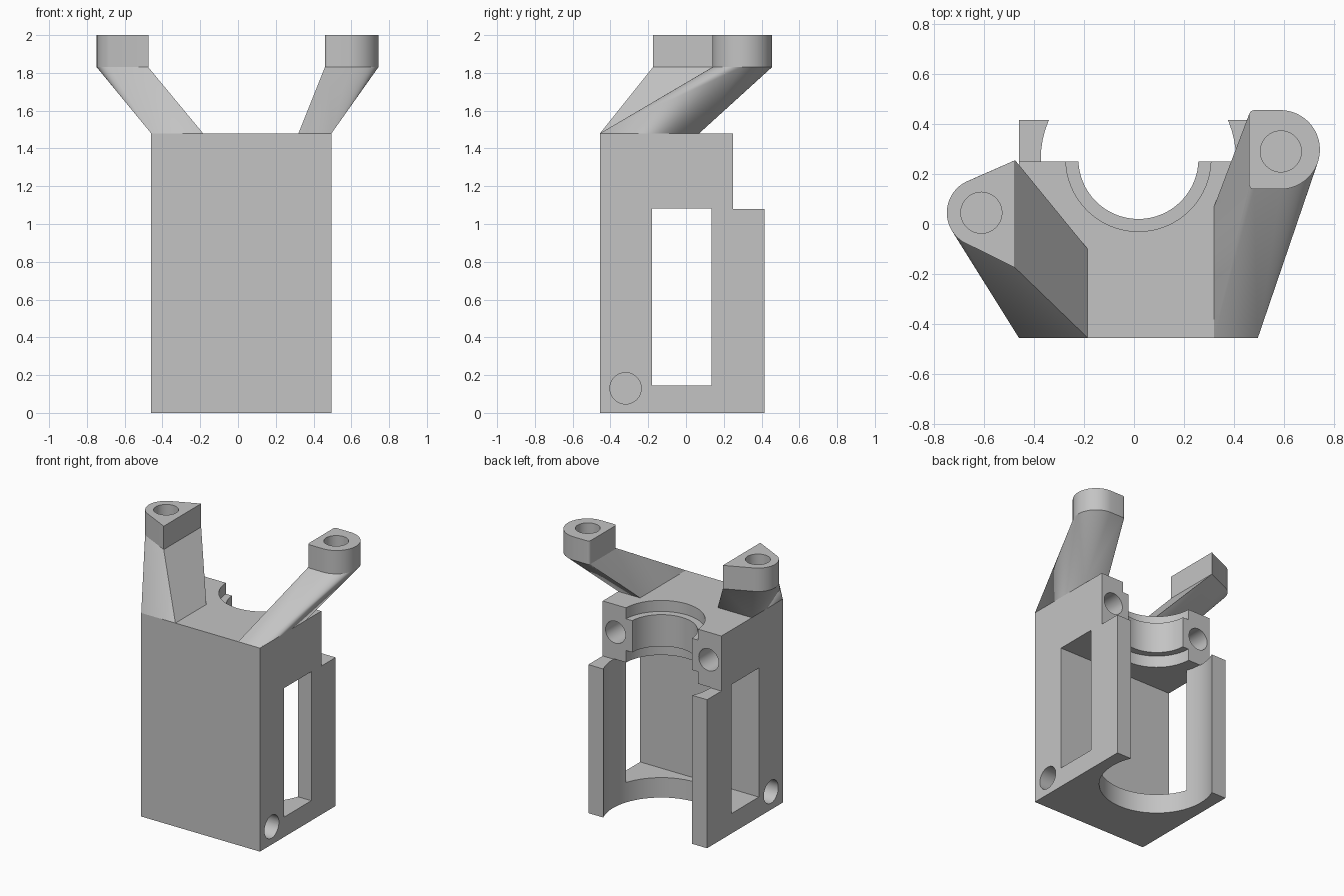
import bpy, bmesh, math
from mathutils import Matrix, Vector

if "Cube" in bpy.data.objects:
    bpy.data.objects.remove(bpy.data.objects["Cube"], do_unlink=True)

grey = bpy.data.materials.new("light grey")
grey.use_nodes = True
grey.diffuse_color = (0.55, 0.55, 0.55, 1)
grey.node_tree.nodes["Principled BSDF"].inputs["Base Color"].default_value = grey.diffuse_color

MID = 0.0175      # body centre in x
HALF = 0.4775     # body half width
BORE_Y = 0.26     # bore axis in y
TOP = 1.48        # body top


def finish(name, bm):
    bmesh.ops.recalc_face_normals(bm, faces=bm.faces)
    mesh = bpy.data.meshes.new(name)
    bm.to_mesh(mesh)
    bm.free()
    mesh.materials.append(grey)
    obj = bpy.data.objects.new(name, mesh)
    bpy.context.collection.objects.link(obj)
    return obj


def prism(name, outline, z0, z1):
    bm = bmesh.new()
    face = bm.faces.new([bm.verts.new((x, y, z0)) for x, y in outline])
    new = bmesh.ops.extrude_face_region(bm, geom=[face])["geom"]
    bmesh.ops.translate(bm, vec=(0, 0, z1 - z0),
                        verts=[v for v in new if isinstance(v, bmesh.types.BMVert)])
    return finish(name, bm)


def box(name, x0, x1, y0, y1, z0, z1):
    return prism(name, [(x0, y0), (x1, y0), (x1, y1), (x0, y1)], z0, z1)


def cylinder(name, start, end, radius):
    start, end = Vector(start), Vector(end)
    axis = end - start
    turn = axis.to_track_quat('Z', 'Y').to_matrix().to_4x4()
    bm = bmesh.new()
    bmesh.ops.create_cone(bm, cap_ends=True, segments=64, radius1=radius, radius2=radius,
                          depth=axis.length, matrix=Matrix.Translation((start + end) / 2) @ turn)
    return finish(name, bm)


def hull(name, points):
    bm = bmesh.new()
    for p in points:
        bm.verts.new(p)
    res = bmesh.ops.convex_hull(bm, input=bm.verts[:])
    inner = {g for g in res["geom_interior"] + res["geom_unused"]
             if isinstance(g, bmesh.types.BMVert)}
    bmesh.ops.delete(bm, geom=list(inner), context='VERTS')
    bmesh.ops.dissolve_limit(bm, angle_limit=0.002, verts=bm.verts[:], edges=bm.edges[:])
    return finish(name, bm)


def boolean(obj, tool, operation='DIFFERENCE'):
    tool.hide_render = True
    mod = obj.modifiers.new("cut", 'BOOLEAN')
    mod.operation, mod.object, mod.solver = operation, tool, 'EXACT'
    bpy.context.view_layer.objects.active = obj
    bpy.ops.object.modifier_apply(modifier=mod.name)
    bpy.data.objects.remove(tool, do_unlink=True)


def smooth(obj):
    bpy.ops.object.select_all(action='DESELECT')
    obj.select_set(True)
    bpy.context.view_layer.objects.active = obj
    bpy.ops.object.shade_smooth_by_angle(angle=math.radians(25))


def arc(cx, cy, r, a0, a1, n):
    steps = [math.radians(a0 + (a1 - a0) * i / n) for i in range(n + 1)]
    return [(cx + r * math.cos(a), cy + r * math.sin(a)) for a in steps]


# Housing: block with the upper back corner stepped away
body = box("housing", MID - HALF, MID + HALF, -0.455, 0.415, 0, TOP)
boolean(body, box("step_cutter", -1, 1, 0.25, 1, 1.08, 2))

# Stepped bore, open at the back
for r, z0, z1 in [(0.39, -0.1, 1.083), (0.29, 1.0, 1.17), (0.24, 1.0, 1.6), (0.29, 1.4, 1.6)]:
    boolean(body, cylinder("bore_cutter", (MID, BORE_Y, z0), (MID, BORE_Y, z1), r))

# Side windows running straight through
boolean(body, box("window_cutter", -1, 1, -0.18, 0.135, 0.145, 1.083))

# Blind screw holes: low on both sides, and in the two back ears
for s in (-1, 1):
    boolean(body, cylinder("side_hole_cutter", (MID + s * 0.6, -0.32, 0.13),
                           (MID + s * 0.2, -0.32, 0.13), 0.083))
    boolean(body, cylinder("ear_hole_cutter", (MID + s * 0.375, 0.4, 1.28),
                           (MID + s * 0.375, -0.1, 1.28), 0.08))
smooth(body)


# Arms: slanted hull from a rectangular foot to a rounded mounting head
def arm(side, foot, outline, hole):
    x0, x1, y0, y1 = foot
    points = [(x, y, TOP) for x in (x0, x1) for y in (y0, y1)]
    points += [(x, y, 1.83) for x, y in outline]
    smooth(hull(side + "_arm", points))
    head = prism(side + "_mounting_head", outline, 1.83, 2)
    boolean(head, cylinder("head_hole_cutter", (*hole, 1.84), (*hole, 2.1), 0.082))
    smooth(head)


right_head = [(-0.475, -0.175), (-0.475, 0.255)] + arc(-0.61, 0.045, 0.138, 109, 237, 32)
arm("right", (MID - HALF, -0.185, -0.455, -0.1), right_head, (-0.61, 0.045))

left_head = (arc(0.585, 0.297, 0.158, -90, 90, 40)
             + arc(0.48, 0.435, 0.02, 90, 180, 5) + arc(0.48, 0.159, 0.02, 180, 270, 5))
arm("left", (0.32, MID + HALF, -0.455, 0.07), left_head, (0.587, 0.29))
